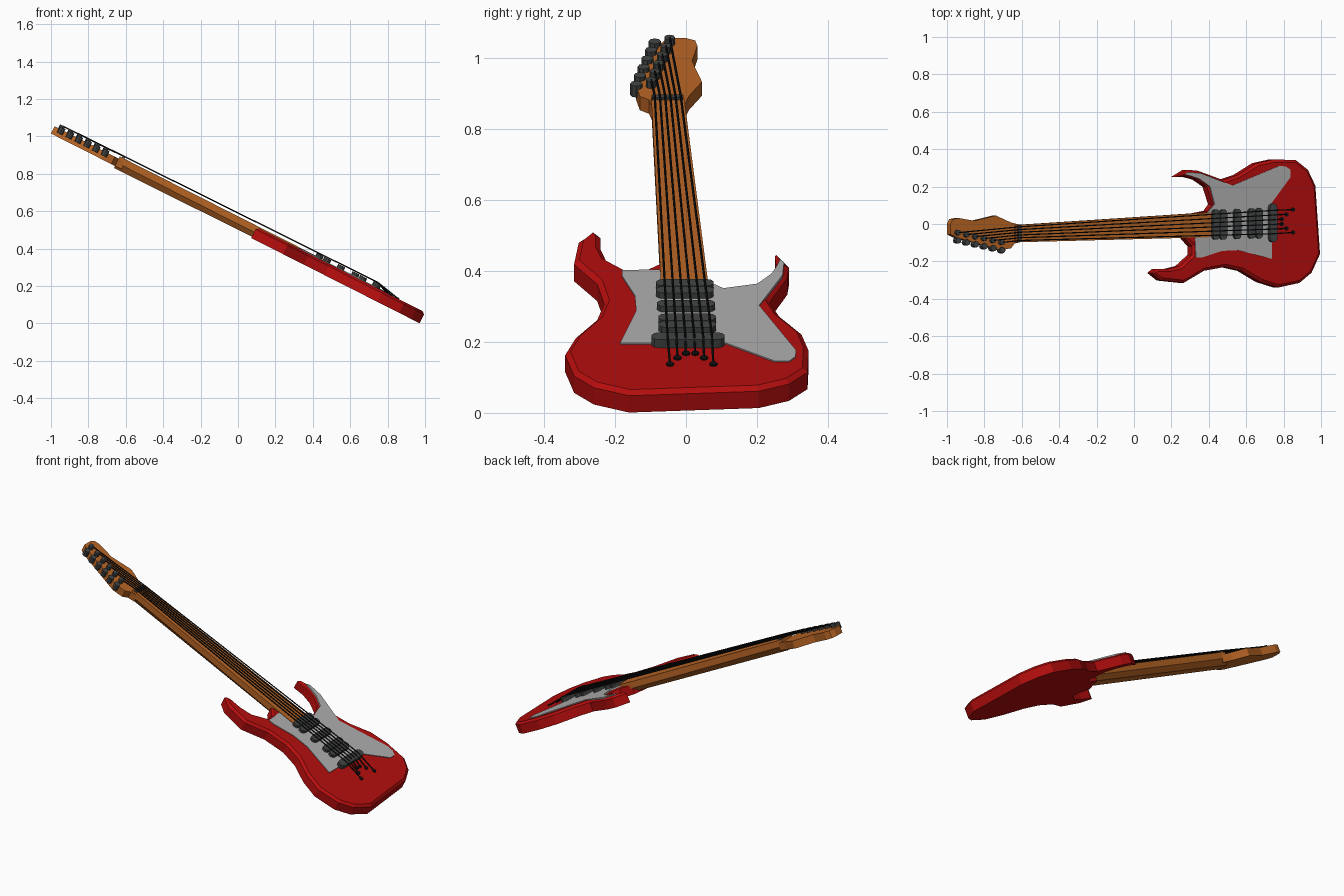
import bpy, bmesh, math
from mathutils import Vector

if "Cube" in bpy.data.objects:
    bpy.data.objects.remove(bpy.data.objects["Cube"])

SLOPE, H = 0.506, 0.565
A = math.atan(SLOPE)
NORMAL = Vector((math.sin(A), 0, math.cos(A)))


def P(x, y, w=0.0):
    """Point on the tilted face plane (x, y as seen from above), w above it."""
    return Vector((x, y, H - x * SLOPE)) + NORMAL * w


def material(name, r, g, b):
    m = bpy.data.materials.new(name)
    m.diffuse_color = (r, g, b, 1)
    m.use_nodes = True
    m.node_tree.nodes["Principled BSDF"].inputs["Base Color"].default_value = m.diffuse_color
    return m


RED = material("red_paint", 0.46, 0.004, 0.004)
WOOD = material("wood", 0.48, 0.13, 0.018)
GUARD = material("light_grey", 0.42, 0.42, 0.42)
DARK = material("dark_grey", 0.055, 0.06, 0.06)
BLACK = material("black", 0.006, 0.006, 0.006)


def finish(bm, name, mat):
    bmesh.ops.recalc_face_normals(bm, faces=bm.faces[:])
    me = bpy.data.meshes.new(name)
    bm.to_mesh(me)
    bm.free()
    me.materials.append(mat)
    ob = bpy.data.objects.new(name, me)
    bpy.context.collection.objects.link(ob)
    return ob


def prism(name, outline, w0, w1, mat, inset=0.0, depth=0.0):
    """Flat slab between heights w0 and w1, optional chamfer round the top."""
    bm = bmesh.new()
    low = [bm.verts.new(P(x, y, w0)) for x, y in outline]
    top = [bm.verts.new(P(x, y, w1 - depth)) for x, y in outline]
    n = len(outline)
    bm.faces.new(low[::-1])
    face = bm.faces.new(top)
    for i in range(n):
        j = (i + 1) % n
        bm.faces.new((low[i], low[j], top[j], top[i]))
    bmesh.ops.recalc_face_normals(bm, faces=bm.faces[:])
    if inset:
        bmesh.ops.inset_region(bm, faces=[face], thickness=inset, depth=0,
                               use_even_offset=False)
        for v in face.verts:
            v.co += NORMAL * depth
    return finish(bm, name, mat)


def stadium(cx, cy, half_len, r, seg=5):
    """Pill outline running across the strings."""
    pts = []
    for side in (1, -1):
        for i in range(seg + 1):
            t = math.pi * i / seg
            pts.append((cx + side * r * math.cos(t) * math.cos(A),
                        cy + side * (half_len - r + r * math.sin(t))))
    return pts


def tube(name, pts, r, sides, mat):
    """Straight tube segments through a list of points."""
    bm = bmesh.new()
    for a, b in zip(pts, pts[1:]):
        d = b - a
        m = d.to_track_quat('Z', 'Y').to_matrix().to_4x4()
        m.translation = (a + b) / 2
        bmesh.ops.create_cone(bm, cap_ends=True, segments=sides, radius1=r,
                              radius2=r, depth=d.length, matrix=m)
    return finish(bm, name, mat)


# Body: double-horned slab with a chamfered top edge
body = [(.225, .25), (.29, .29), (.345, .285), (.40, .265), (.48, .235),
        (.56, .262), (.66, .325), (.75, .345), (.87, .342), (.935, .29),
        (.975, .205), (1.0, -.16), (.955, -.26), (.89, -.315), (.775, -.34),
        (.68, -.31), (.58, -.25), (.49, -.23), (.38, -.25), (.27, -.315),
        (.15, -.302), (.10, -.262), (.125, -.24), (.19, -.24), (.25, -.225),
        (.315, -.165), (.315, -.12), (.275, -.074), (.33, .056), (.40, .07),
        (.425, .105), (.395, .20), (.34, .238), (.28, .254)]
prism("body", body, -.065, 0, RED, inset=.015, depth=.012)

# Pickguard
guard = [(.27, .264), (.285, .276), (.355, .272), (.525, .206), (.775, .31),
         (.81, .308), (.835, .29), (.835, .25), (.735, .113), (.735, -.186),
         (.555, -.14), (.47, -.144), (.36, -.18), (.33, -.18), (.325, -.078),
         (.39, .06), (.43, .105), (.405, .20), (.35, .24), (.305, .256)]
prism("pickguard", guard, -.005, .004, GUARD)

# Neck: flat playing face, straight sides, narrower back
bm = bmesh.new()
rings = []
for x, lo, hi, back in ((-.635, -.098, -.006, -.062), (.43, -.07, .064, -.055)):
    c, h = (lo + hi) / 2, (hi - lo) / 2
    section = [(-h, .007), (h, .007), (h, -.03), (h * .6, back),
               (-h * .6, back), (-h, -.03)]
    rings.append([bm.verts.new(P(x, c + y, w)) for y, w in section])
bm.faces.new(rings[0])
bm.faces.new(rings[1])
for i in range(6):
    j = (i + 1) % 6
    bm.faces.new((rings[0][i], rings[0][j], rings[1][j], rings[1][i]))
finish(bm, "neck", WOOD)

# Headstock
head = [(-.60, -.006), (-.655, .008), (-.735, .045), (-.85, .017),
        (-.935, .032), (-.965, .026), (-.978, .0), (-.978, -.055),
        (-.945, -.072), (-.71, -.14), (-.655, -.13), (-.635, -.104),
        (-.60, -.096)]
prism("headstock", head, -.05, -.006, WOOD)

# Nut
prism("nut", [(-.625, -.095), (-.61, -.095), (-.61, -.008), (-.625, -.008)],
      .0, .016, DARK)

# Pickups and bridge
for i, (x, y) in enumerate(((.43, -.003), (.47, -.003), (.545, 0),
                            (.622, .003), (.662, .004))):
    prism(f"pickup_{i + 1}", stadium(x, y, .082, .021), 0, .022, DARK)
prism("bridge", stadium(.735, .006, .104, .023), 0, .026, DARK)

# Tuners and strings, one set per string
ends = [(.85, -.045), (.815, -.024), (.79, 0), (.79, .026), (.815, .051),
        (.85, .077)]
for i, (ex, ey) in enumerate(ends):
    t = i / 5
    px, py = -.71 - .235 * t, -.098 + .052 * t
    tube(f"tuner_post_{i + 1}", [P(px, py, -.008), P(px, py, .016)],
         .015, 8, DARK)
    kx, ky = px + .005, py - .042
    tube(f"tuner_shaft_{i + 1}", [P(px, py, -.014), P(kx, ky, -.014)],
         .006, 6, DARK)
    tube(f"tuner_knob_{i + 1}", [P(kx, ky, -.03), P(kx, ky, .006)],
         .017, 8, DARK)
    nut_y = -.088 + .073 * t
    bridge_y = -.052 + .125 * t
    tube(f"string_{i + 1}", [P(px, py, .014), P(-.617, nut_y, .018),
                             P(.735, bridge_y, .029), P(ex, ey, .002)],
         .0036, 6, BLACK)
    tube(f"string_anchor_{i + 1}", [P(ex, ey, -.002), P(ex, ey, .006)],
         .011, 8, BLACK)
